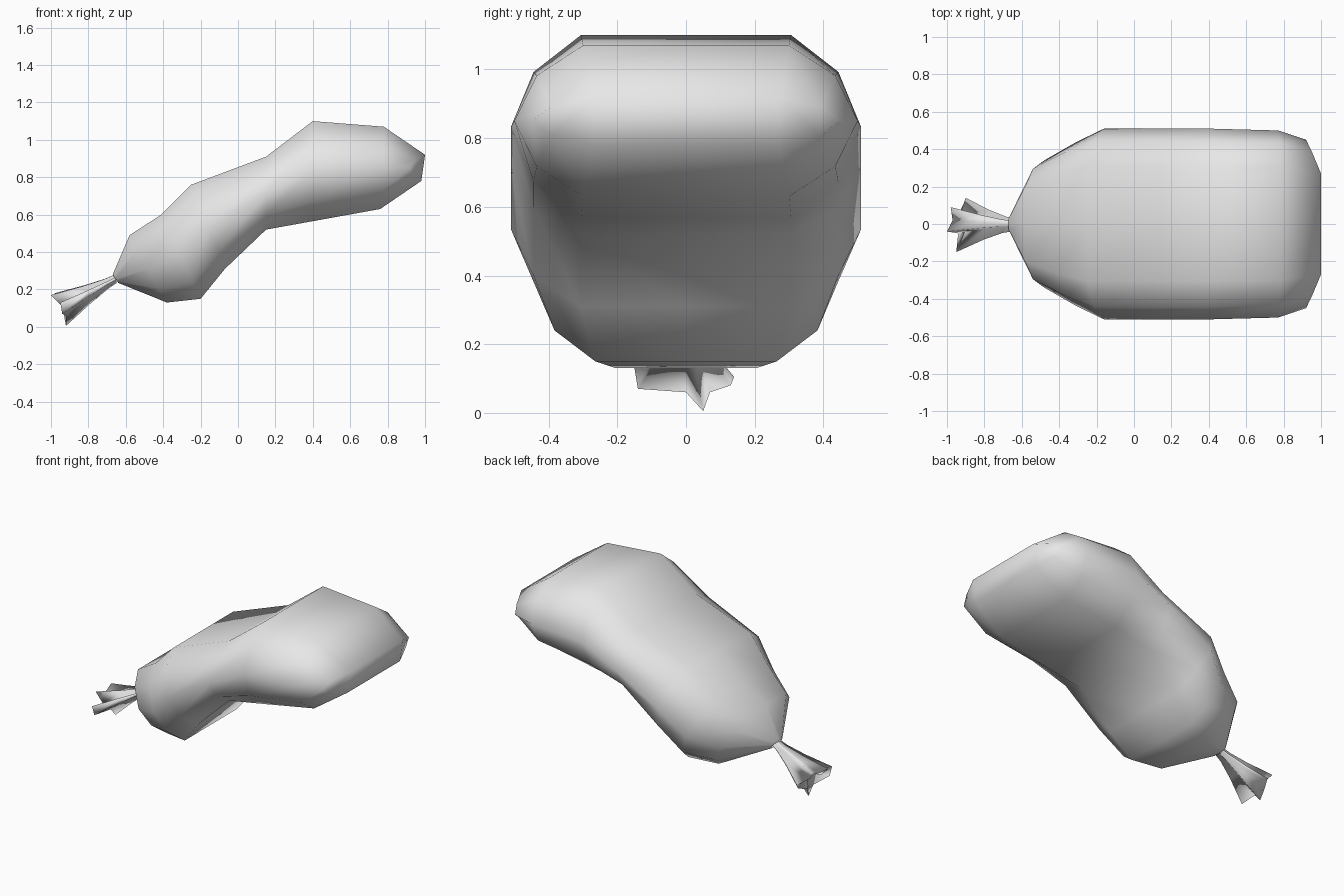
import bpy, bmesh
from mathutils import Vector

cube = bpy.data.objects.get("Cube")
if cube:
    bpy.data.objects.remove(cube)

mat = bpy.data.materials.new("plain_grey")
mat.use_nodes = True
GREY = (0.8, 0.8, 0.8, 1)
mat.diffuse_color = GREY
mat.node_tree.nodes["Principled BSDF"].inputs["Base Color"].default_value = GREY


def finish(bm, name):
    bmesh.ops.recalc_face_normals(bm, faces=bm.faces[:])
    mesh = bpy.data.meshes.new(name)
    bm.to_mesh(mesh)
    bm.free()
    mesh.materials.append(mat)
    mesh.shade_smooth()
    obj = bpy.data.objects.new(name, mesh)
    bpy.context.collection.objects.link(obj)
    return obj


def bridge(bm, a, b):
    n = len(a)
    for i in range(n):
        j = (i + 1) % n
        bm.faces.new((a[i], a[j], b[j], b[i]))


# Sack cross-section: width factor and height factor, clockwise from the top
quarter = [(0, 1), (0.6, 1), (0.87, 0.6), (1, 0)]
right_side = quarter + [(w, -h) for w, h in reversed(quarter[:-1])]
section = right_side + [(-w, h) for w, h in reversed(right_side[1:-1])]

# Stations along the sack: top x, top z, bottom x, bottom z, half width, side bend
stations = [
    (-0.67, 0.28, -0.64, 0.235, 0.05, 0),
    (-0.58, 0.49, -0.38, 0.13, 0.34, 0),
    (-0.41, 0.60, -0.20, 0.15, 0.44, 0),
    (-0.25, 0.76, -0.07, 0.31, 0.51, 0),
    (0.15, 0.91, 0.15, 0.52, 0.51, 0),
    (0.40, 1.10, 0.40, 0.565, 0.51, 0),
    (0.78, 1.07, 0.76, 0.63, 0.50, 0),
    (1.00, 0.92, 0.98, 0.78, 0.45, -0.07),
]

# Sack body, lofted through the stations
bm = bmesh.new()
rings = []
for tx, tz, bx, bz, half, bend in stations:
    top, low = Vector((tx, 0, tz)), Vector((bx, 0, bz))
    ring = []
    for w, h in section:
        p = low.lerp(top, (h + 1) / 2)
        p.y = half * w
        p.x += bend * max(0, (abs(w) - 0.6) / 0.4)
        ring.append(bm.verts.new(p))
    rings.append(ring)
for a, b in zip(rings, rings[1:]):
    bridge(bm, a, b)

# Blunt end, closed with strips from top row to bottom row
end = rings[-1]
count = len(end)
half_count = count // 2
for side in (1, -1):
    for i in range(half_count // 2):
        quad = [end[side * i], end[side * (i + 1)],
                end[side * (half_count - i - 1)], end[side * (half_count - i)]]
        bm.faces.new(list(dict.fromkeys(quad)))
finish(bm, "sack_body")

# Gathered tail: pleated rim flaring out from the neck
rim = [(-0.98, 0.09, 0.18), (-0.97, 0.02, 0.155), (-1.0, -0.04, 0.17),
       (-0.94, -0.05, 0.11), (-0.95, -0.15, 0.13), (-0.94, -0.14, 0.07),
       (-0.92, 0.0, 0.06), (-0.92, 0.05, 0.005), (-0.93, 0.07, 0.06),
       (-0.90, 0.13, 0.08), (-0.90, 0.14, 0.105), (-0.93, 0.05, 0.12)]
rim = [Vector(p) for p in rim]
neck = Vector((-0.655, 0, 0.258))
middle = sum(rim, Vector()) / len(rim)

bm = bmesh.new()
rings = []
for t, spread in ((0, 0.25), (0.15, 0.3), (0.5, 0.55), (1, 1)):
    centre = neck.lerp(middle, t)
    rings.append([bm.verts.new(centre + (p - middle) * spread) for p in rim])
for a, b in zip(rings, rings[1:]):
    bridge(bm, a, b)
# Hollow inside the rim
pit = bm.verts.new(middle.lerp(neck, 0.2))
last = rings[-1]
for i, v in enumerate(last):
    bm.faces.new((v, last[(i + 1) % len(last)], pit))
finish(bm, "gathered_tail")
